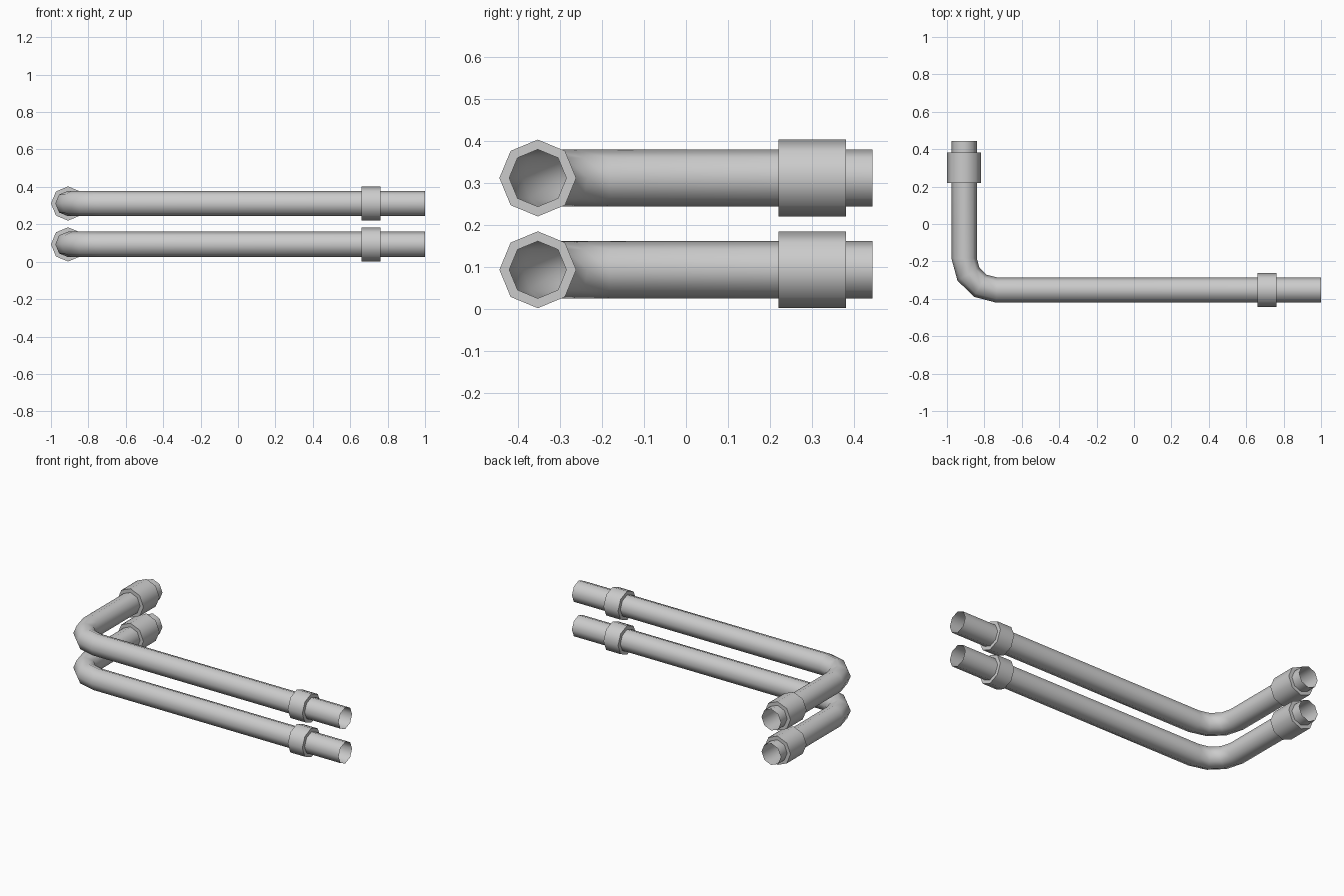
import bpy, bmesh, math
from mathutils import Vector

if "Cube" in bpy.data.objects:
    bpy.data.objects.remove(bpy.data.objects["Cube"])

SIDES = 8
PIPE_R, COLLAR_R = 0.068, 0.0915
ARM_X, ARM_Y = -0.9085, -0.353      # centre lines of the short and long arms


def sweep(name, stations):
    """Open octagonal skin through (x, y, z, heading, radius) stations."""
    bm = bmesh.new()
    rings = []
    for x, y, z, heading, r in stations:
        side = Vector((-math.sin(heading), math.cos(heading), 0))
        ring = []
        for i in range(SIDES):
            a = 2 * math.pi * i / SIDES
            ring.append(bm.verts.new(Vector((x, y, z)) + side * (r * math.cos(a))
                                     + Vector((0, 0, r * math.sin(a)))))
        rings.append(ring)
    for a, b in zip(rings, rings[1:]):
        for i in range(SIDES):
            j = (i + 1) % SIDES
            bm.faces.new((a[i], a[j], b[j], b[i]))
    mesh = bpy.data.meshes.new(name)
    bm.to_mesh(mesh)
    bm.free()
    ob = bpy.data.objects.new(name, mesh)
    bpy.context.collection.objects.link(ob)
    bpy.context.view_layer.objects.active = ob
    ob.select_set(True)
    bpy.ops.object.shade_smooth_by_angle(angle=math.radians(60))
    ob.select_set(False)


def collar(name, start, end, z, heading):
    """Sleeve with end rings closing onto the pipe."""
    sweep(name, [(*start, z, heading, PIPE_R), (*start, z, heading, COLLAR_R),
                 (*end, z, heading, COLLAR_R), (*end, z, heading, PIPE_R)])


for level, z in (("lower", 0.0925), ("upper", 0.311)):
    # pipe: short arm, three-segment elbow, long arm
    path = [(ARM_X, 0.444, z, -math.pi / 2, PIPE_R)]
    cx, cy = -0.735, -0.183
    for k in range(4):
        t = math.radians(30 * k)
        path.append((cx + (ARM_X - cx) * math.cos(t), cy + (ARM_Y - cy) * math.sin(t),
                     z, t - math.pi / 2, PIPE_R))
    path.append((1.0, ARM_Y, z, 0, PIPE_R))
    sweep(level + "_pipe", path)
    # connecting collars
    collar(level + "_long_arm_collar", (0.66, ARM_Y), (0.762, ARM_Y), z, 0)
    collar(level + "_short_arm_collar", (ARM_X, 0.381), (ARM_X, 0.22), z, -math.pi / 2)
